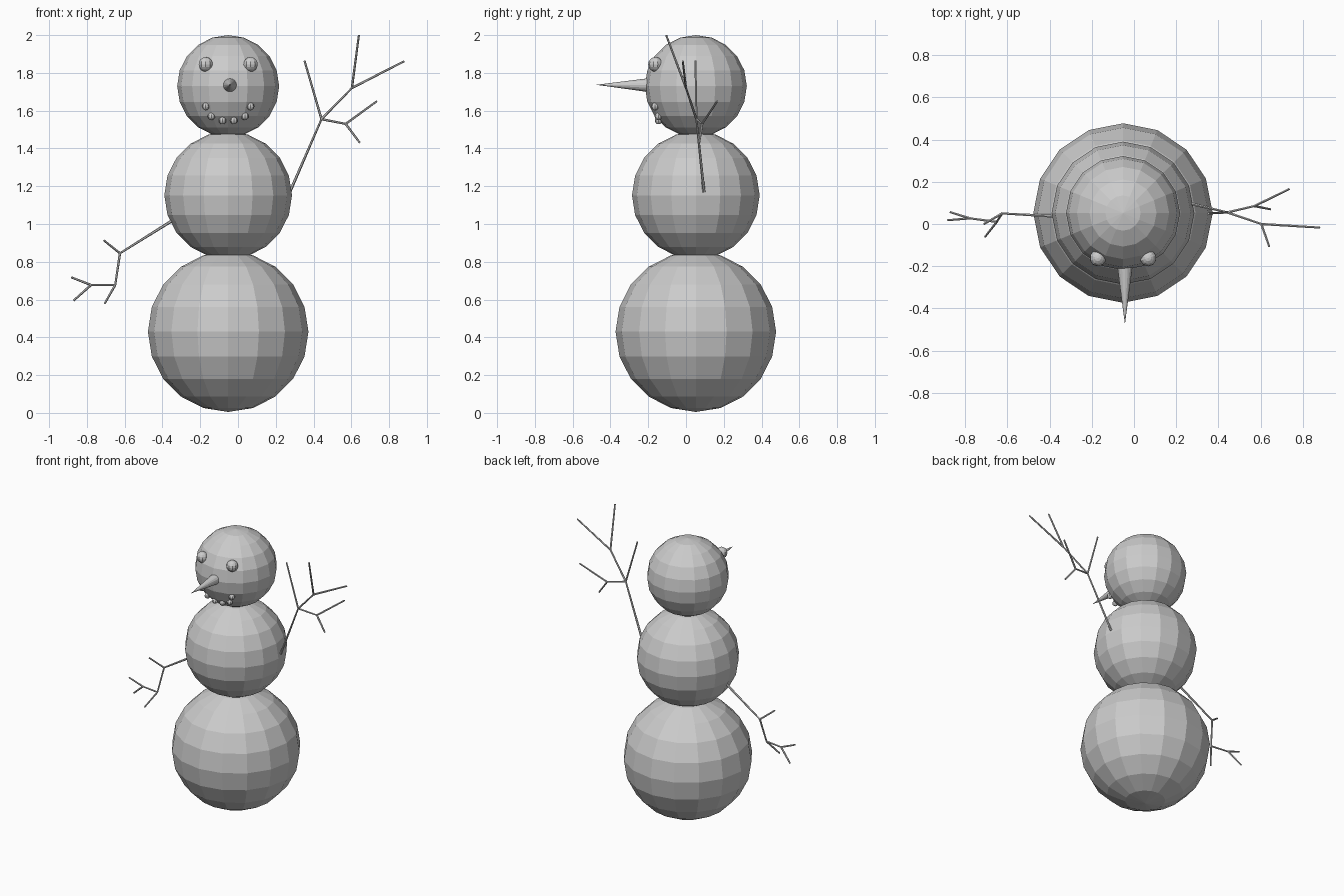
import bpy, bmesh
from mathutils import Vector

if "Cube" in bpy.data.objects:
    bpy.data.objects.remove(bpy.data.objects["Cube"])

CX, CY = -0.052, 0.052
HEAD_Z, HEAD_R = 1.73, 0.27


def finish(bm, name):
    mesh = bpy.data.meshes.new(name)
    bm.to_mesh(mesh)
    bm.free()
    obj = bpy.data.objects.new(name, mesh)
    bpy.context.collection.objects.link(obj)
    return obj


def ball(name, loc, r, seg=16, rings=10):
    bm = bmesh.new()
    bmesh.ops.create_uvsphere(bm, u_segments=seg, v_segments=rings, radius=r)
    bmesh.ops.translate(bm, verts=bm.verts, vec=Vector(loc))
    return finish(bm, name)


def add_stick(bm, a, b, r1, r2, sides=6):
    a, b = Vector(a), Vector(b)
    d = b - a
    made = bmesh.ops.create_cone(bm, cap_ends=True, segments=sides,
                                 radius1=r1, radius2=r2, depth=d.length)
    rot = d.to_track_quat('Z', 'Y').to_matrix()
    bmesh.ops.rotate(bm, verts=made['verts'], cent=(0, 0, 0), matrix=rot)
    bmesh.ops.translate(bm, verts=made['verts'], vec=(a + b) / 2)


def arm(name, nodes, links):
    bm = bmesh.new()
    for i, (p, q) in enumerate(links):
        r = 0.008 if i == 0 else 0.0065
        add_stick(bm, nodes[p], nodes[q], r, 0.0055)
    return finish(bm, name)


def on_face(x, z):
    # point on the front of the head
    dy = (HEAD_R ** 2 - (x - CX) ** 2 - (z - HEAD_Z) ** 2) ** 0.5
    return (x, CY - dy, z)


# Stacked body
ball("base_ball", (CX, CY, 0.43), 0.425)
ball("middle_ball", (CX, CY, 1.152), 0.338)
ball("head_ball", (CX, CY, HEAD_Z), HEAD_R)

# Eyes and mouth, mirrored about the head centre
for side, s in (("left", -1), ("right", 1)):
    ball("eye_" + side, on_face(CX + s * 0.119, 1.845), 0.039, 10, 8)
    for i, (dx, z) in enumerate([(0.030, 1.548), (0.089, 1.57), (0.119, 1.622)]):
        ball(f"mouth_pebble_{side}_{i}", on_face(CX + s * dx, z), 0.02, 8, 6)

# Carrot nose
bm = bmesh.new()
add_stick(bm, (-0.043, -0.195, 1.735), (-0.043, -0.475, 1.737), 0.037, 0.0, 16)
finish(bm, "carrot_nose")

# Raised twig arm
arm("raised_arm",
    [(0.275, 0.095, 1.17), (0.442, 0.055, 1.555), (0.352, 0.05, 1.865),
     (0.603, 0.0, 1.72), (0.64, -0.105, 2.0), (0.88, -0.017, 1.862),
     (0.57, 0.085, 1.53), (0.735, 0.165, 1.65), (0.645, 0.07, 1.43)],
    [(0, 1), (1, 2), (1, 3), (3, 4), (3, 5), (1, 6), (6, 7), (6, 8)])

# Lowered twig arm
arm("lowered_arm",
    [(-0.35, 0.035, 1.017), (-0.625, 0.05, 0.845), (-0.71, 0.0, 0.913),
     (-0.65, 0.01, 0.677), (-0.705, -0.06, 0.58), (-0.778, 0.027, 0.677),
     (-0.883, 0.018, 0.718), (-0.87, 0.056, 0.595)],
    [(0, 1), (1, 2), (1, 3), (3, 4), (3, 5), (5, 6), (5, 7)])
